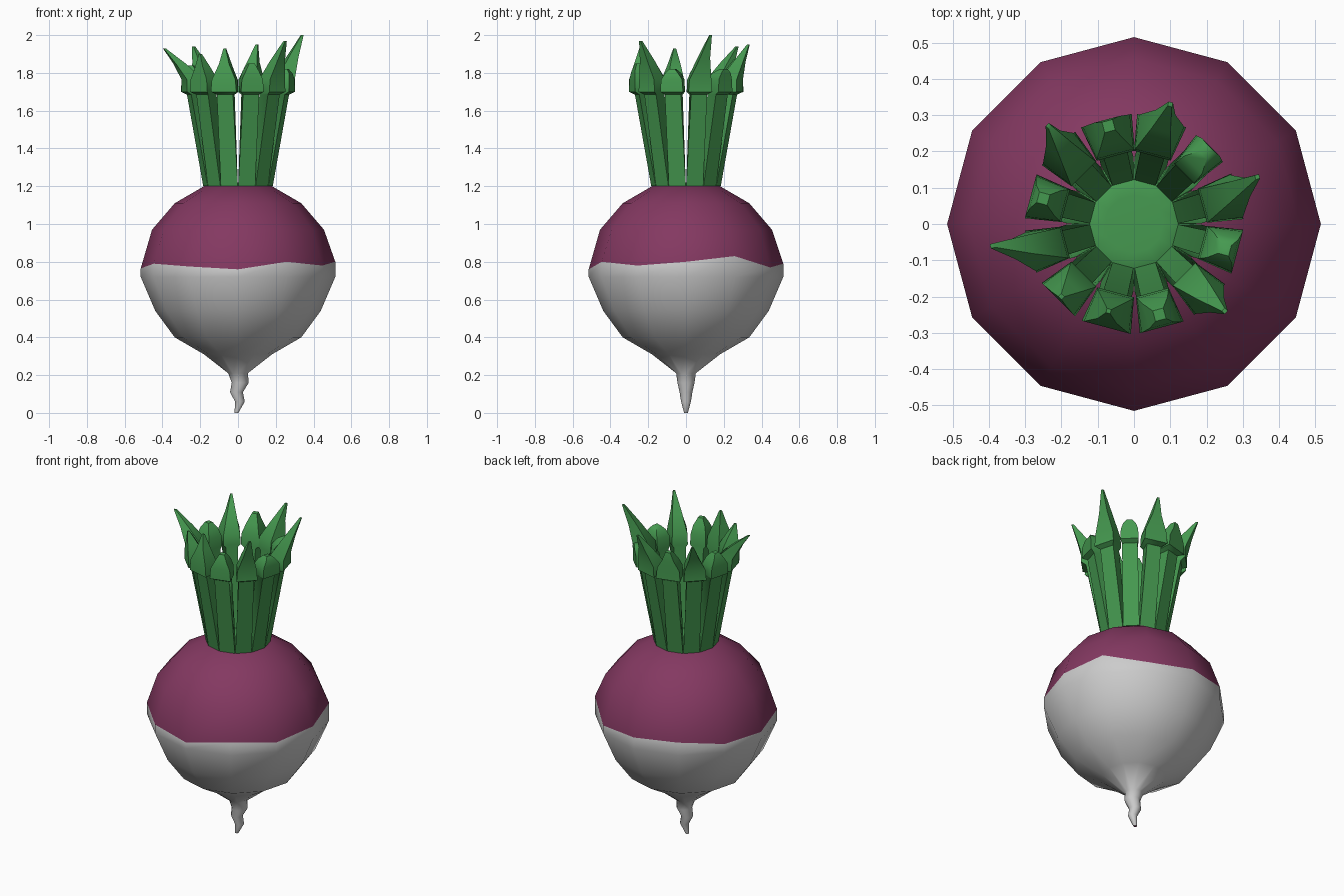
import bpy, bmesh
from math import sin, cos, radians, pi
from mathutils import Vector

if "Cube" in bpy.data.objects:
    bpy.data.objects.remove(bpy.data.objects["Cube"])

def material(name, rgb):
    m = bpy.data.materials.new(name)
    m.diffuse_color = (*rgb, 1)
    m.use_nodes = True
    m.node_tree.nodes["Principled BSDF"].inputs["Base Color"].default_value = m.diffuse_color
    return m

purple = material("purple_skin", (0.23, 0.04, 0.12))
white = material("pale_skin", (0.6, 0.6, 0.6))
green = material("green_stalk", (0.06, 0.32, 0.08))

def loft(bm, rings):
    """Skin a stack of closed rings, with end caps; returns faces per band."""
    vs = [[bm.verts.new(p) for p in r] for r in rings]
    n = len(rings[0])
    bands = [[bm.faces.new((a[i], a[(i + 1) % n], b[(i + 1) % n], b[i])) for i in range(n)]
             for a, b in zip(vs, vs[1:])]
    bm.faces.new(vs[0][::-1])
    bm.faces.new(vs[-1])
    return bands

def finish(bm, name, mats, angle):
    bmesh.ops.recalc_face_normals(bm, faces=bm.faces)
    me = bpy.data.meshes.new(name)
    bm.to_mesh(me)
    bm.free()
    for m in mats:
        me.materials.append(m)
    ob = bpy.data.objects.new(name, me)
    bpy.context.collection.objects.link(ob)
    bpy.ops.object.select_all(action='DESELECT')
    ob.select_set(True)
    bpy.context.view_layer.objects.active = ob
    bpy.ops.object.shade_smooth_by_angle(angle=radians(angle))

# Bulb with crooked root: (height, radius, x offset), 12 sides
profile = [(0, .01, -.008), (.06, .026, .01), (.11, .034, -.008), (.16, .045, .012),
           (.21, .052, 0), (.31, .18, 0), (.40, .335, 0), (.54, .438, 0), (.72, .515, 0),
           (.79, .515, 0), (.97, .455, 0), (1.11, .335, 0), (1.2, .18, 0)]
# Uneven colour line, one height per corner
line = [.80, .83, .77, .79, .80, .77, .765, .79, .775, .76, .80, .78]
SEAM = 9
rings = []
for k, (z, r, dx) in enumerate(profile):
    rings.append([(dx + r * cos(i * pi / 6), r * sin(i * pi / 6), line[i] if k == SEAM else z)
                  for i in range(12)])
bm = bmesh.new()
bands = loft(bm, rings)
for band in bands[:SEAM]:
    for f in band:
        f.material_index = 1
finish(bm, "turnip_bulb", [purple, white], 60)

# Crown floor inside the stalks
bm = bmesh.new()
loft(bm, [[(r * cos(i * pi / 6), r * sin(i * pi / 6), z) for i in range(12)]
          for z, r in ((1.19, .178), (1.215, .165), (1.22, .08))])
finish(bm, "stalk_crown", [green], 60)

# Stalks with pointed leaf buds: angle, bud width, tip position
stalks = [(15, .13, (.34, .13, 2.0)), (45, .105, (.20, .20, 1.82)), (75, .14, (.10, .33, 1.95)),
          (105, .145, (-.07, .27, 1.87)), (135, .13, (-.235, .27, 1.94)), (165, .125, (-.25, .07, 1.84)),
          (195, .12, (-.39, -.06, 1.93)), (225, .13, (-.20, -.20, 1.90)), (255, .14, (-.07, -.24, 1.93)),
          (285, .125, (.07, -.25, 1.85)), (315, .12, (.25, -.24, 1.97)), (345, .125, (.25, -.07, 1.82))]
for n, (deg, w, tip) in enumerate(stalks):
    a = radians(deg)
    out, side = Vector((cos(a), sin(a), 0)), Vector((-sin(a), cos(a), 0))

    def ring(z, r0, r1, w0, w1):
        return [out * r + side * s + Vector((0, 0, z))
                for r, s in ((r0, -w0 / 2), (r1, -w1 / 2), (r1, w1 / 2), (r0, w0 / 2))]

    def toward_tip(t, size):
        c = (out * .25 + Vector((0, 0, 1.78))).lerp(Vector(tip), t)
        return [c + out * p * size + side * q * size
                for p, q in ((-.5, -.5), (.5, -.5), (.5, .5), (-.5, .5))]

    tall = tip[2] > 1.88
    bm = bmesh.new()
    loft(bm, [ring(1.2, .115, .178, .060, .093),
              ring(1.685, .195, .268, .068, .088),
              ring(1.70, .195, .295, w * .75, w),
              ring(1.765, .20, .295, w * .72, w * .92),
              toward_tip(.45, .055 if tall else .07),
              toward_tip(1, .012 if tall else .03)])
    finish(bm, f"stalk_{n + 1}", [green], 50)
